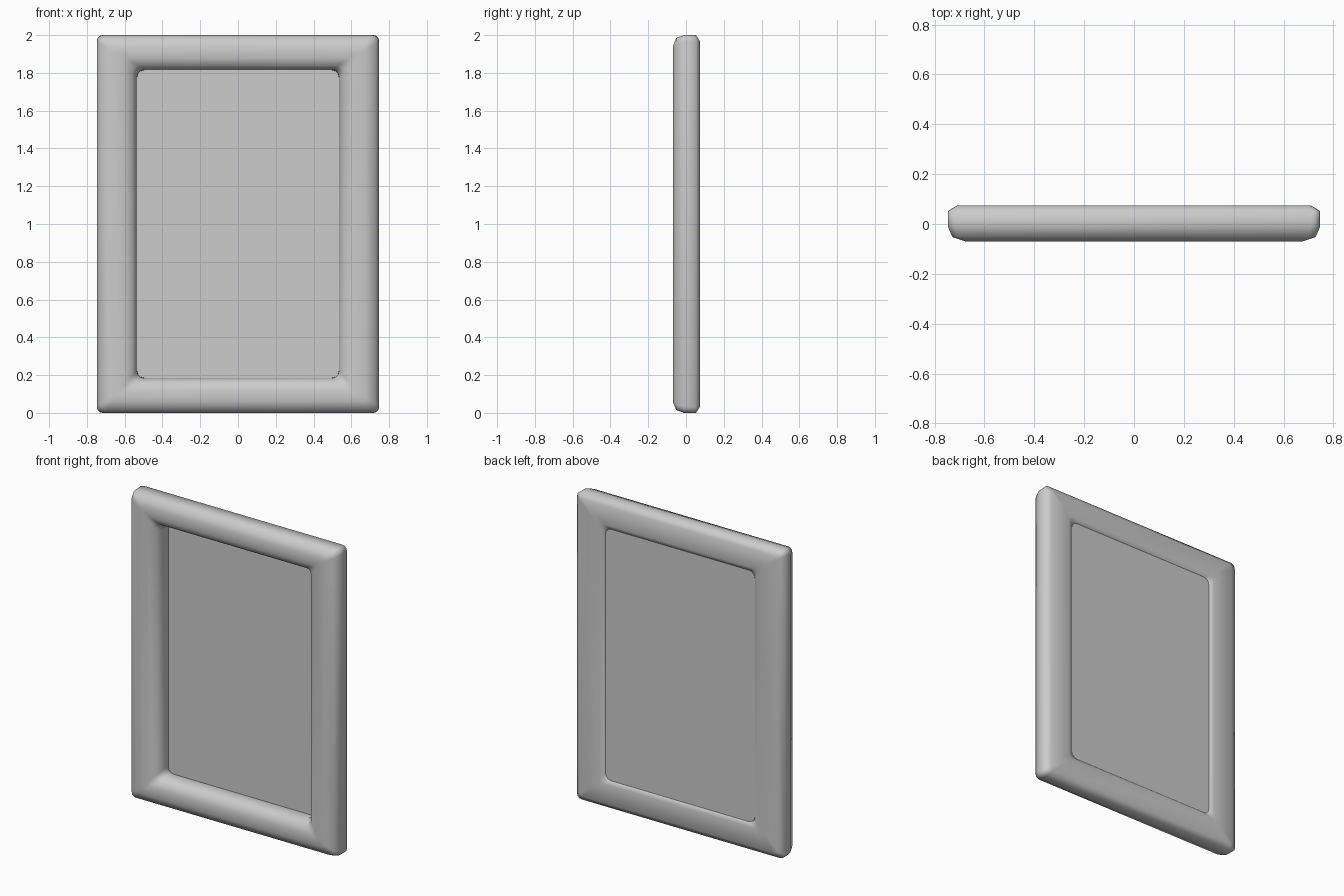
import bpy, bmesh, math

if "Cube" in bpy.data.objects:
    bpy.data.objects.remove(bpy.data.objects["Cube"])

HX, HZ, CZ = 0.747, 1.0, 1.0      # outer half width, half height, centre height
WX, WZ = 0.213, 0.185             # moulding width on sides and on top/bottom

# Moulding section: (fraction across from outside to opening, y, corner radius)
SECTION = [
    (0.00, 0.052, 0.03), (0.00, -0.01, 0.035), (0.085, -0.052, 0.03),
    (0.33, -0.070, 0.02), (0.66, -0.070, 0.02), (0.88, -0.050, 0.03),
    (0.99, -0.010, 0.04), (1.00, 0.050, 0.04), (0.97, 0.064, 0.035),
    (0.84, 0.072, 0.03), (0.18, 0.075, 0.02),
]


def ring(bm, hx, hz, y, r, steps=4):
    """Rounded rectangle of vertices in the xz plane."""
    verts = []
    for k, (sx, sz) in enumerate([(1, 1), (-1, 1), (-1, -1), (1, -1)]):
        for i in range(steps):
            a = math.pi / 2 * (k + i / (steps - 1))
            verts.append(bm.verts.new((sx * (hx - r) + r * math.cos(a), y,
                                       CZ + sz * (hz - r) + r * math.sin(a))))
    return verts


def bridge(bm, a, b):
    n = len(a)
    for i in range(n):
        j = (i + 1) % n
        bm.faces.new((a[i], a[j], b[j], b[i]))


def finish(bm, name, angle):
    bmesh.ops.recalc_face_normals(bm, faces=bm.faces)
    mesh = bpy.data.meshes.new(name)
    bm.to_mesh(mesh)
    bm.free()
    ob = bpy.data.objects.new(name, mesh)
    bpy.context.collection.objects.link(ob)
    bpy.ops.object.select_all(action='DESELECT')
    bpy.context.view_layer.objects.active = ob
    ob.select_set(True)
    bpy.ops.object.shade_smooth_by_angle(angle=math.radians(angle))
    return ob


# Rounded moulding running around the opening
bm = bmesh.new()
rings = [ring(bm, HX - t * WX, HZ - t * WZ, y, r) for t, y, r in SECTION]
for i in range(len(rings)):
    bridge(bm, rings[i], rings[(i + 1) % len(rings)])
finish(bm, "frame", 75)

# Thin flat panel set towards the back of the opening
bm = bmesh.new()
front = ring(bm, HX - WX + 0.003, HZ - WZ + 0.003, 0.046, 0.04)
back = ring(bm, HX - WX + 0.003, HZ - WZ + 0.003, 0.060, 0.04)
bridge(bm, front, back)
bm.faces.new(front)
bm.faces.new(back)
finish(bm, "panel", 30)
